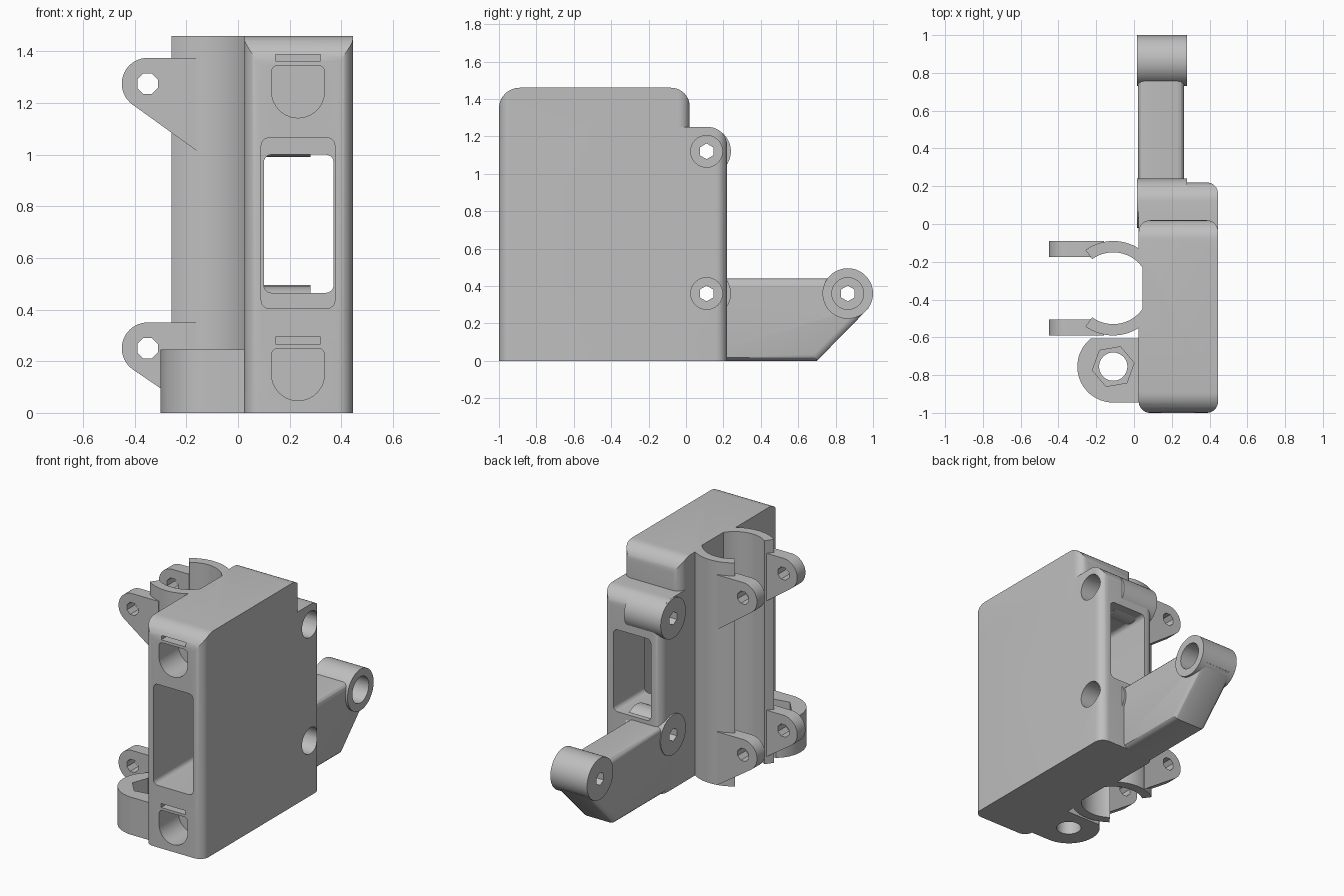
import bpy, bmesh, math
from mathutils import Vector

if "Cube" in bpy.data.objects:
    bpy.data.objects.remove(bpy.data.objects["Cube"])

grey = bpy.data.materials.new("plain_grey")
grey.diffuse_color = (0.52, 0.52, 0.52, 1)
grey.use_nodes = True
grey.node_tree.nodes["Principled BSDF"].inputs["Base Color"].default_value = grey.diffuse_color


def arc(cx, cy, r, a0, a1, n):
    """Points on an arc, angles in degrees."""
    return [(cx + r * math.cos(math.radians(a0 + (a1 - a0) * i / n)),
             cy + r * math.sin(math.radians(a0 + (a1 - a0) * i / n))) for i in range(n + 1)]


def ngon(cx, cy, r, n, rot=0):
    return arc(cx, cy, r, rot, rot + 360, n)[:-1]


def fillet(corners, n=8):
    """Round the corners (u, v, radius) of a polygon."""
    out = []
    for i, (u, v, r) in enumerate(corners):
        p = Vector((u, v))
        if r == 0:
            out.append((u, v))
            continue
        a = (Vector(corners[i - 1][:2]) - p).normalized()
        b = (Vector(corners[(i + 1) % len(corners)][:2]) - p).normalized()
        half = a.angle(b) / 2
        c = p + (a + b).normalized() * (r / math.sin(half))
        s, e = p + a * (r / math.tan(half)) - c, p + b * (r / math.tan(half)) - c
        a0 = math.atan2(s.y, s.x)
        turn = (math.atan2(e.y, e.x) - a0 + math.pi) % (2 * math.pi) - math.pi
        out += arc(c.x, c.y, r, math.degrees(a0), math.degrees(a0 + turn), n)
    return out


def rect(u0, u1, v0, v1, r):
    return fillet([(u0, v0, r), (u1, v0, r), (u1, v1, r), (u0, v1, r)])


def prism(name, pts, axis, t0, t1, bevel=0):
    """Extrude a 2D outline along an axis, with optional bevelled end rims."""
    place = {'x': lambda u, v, t: (t, u, v),
             'y': lambda u, v, t: (u, t, v),
             'z': lambda u, v, t: (u, v, t)}[axis]
    bm = bmesh.new()
    lo = [bm.verts.new(place(u, v, t0)) for u, v in pts]
    hi = [bm.verts.new(place(u, v, t1)) for u, v in pts]
    caps = [bm.faces.new(lo), bm.faces.new(hi)]
    for i in range(len(pts)):
        j = (i + 1) % len(pts)
        bm.faces.new((lo[i], lo[j], hi[j], hi[i]))
    if bevel:
        rims = list({e for f in caps for e in f.edges})
        bmesh.ops.bevel(bm, geom=rims, offset=bevel, segments=3, profile=0.5, affect='EDGES')
    bmesh.ops.recalc_face_normals(bm, faces=bm.faces)
    me = bpy.data.meshes.new(name)
    bm.to_mesh(me)
    bm.free()
    me.materials.append(grey)
    ob = bpy.data.objects.new(name, me)
    bpy.context.collection.objects.link(ob)
    return ob


def combine(ob, other, op, keep=False):
    """Apply a boolean at once."""
    m = ob.modifiers.new("bool", 'BOOLEAN')
    m.operation, m.object, m.solver = op, other, 'EXACT'
    dg = bpy.context.evaluated_depsgraph_get()
    me = bpy.data.meshes.new_from_object(ob.evaluated_get(dg))
    ob.modifiers.clear()
    ob.data = me
    if not keep:
        bpy.data.objects.remove(other)


def cut(ob, *cutter_args):
    combine(ob, prism("cutter", *cutter_args), 'DIFFERENCE')


L, R = 0.025, 0.445            # body sides
CX, CY = -0.11, -0.34          # clamp axis
PIVOTS = [(0.11, 1.12), (0.11, 0.36), (0.865, 0.36)]


def screw_hole(ob, y, z):
    cut(ob, ngon(y, z, 0.085, 32), 'x', 0.1, 0.6)
    cut(ob, ngon(y, z, 0.042, 6, 30), 'x', -0.1, 0.6)


def bore(ob):
    cut(ob, arc(CX, CY, 0.19, 35.3, 324.7, 48), 'z', -0.1, 1.6)


# Body: tall block and lower rear block, rounded in profile and in plan
body = prism("body", fillet([(-1, 0, 0), (0.02, 0, 0), (0.02, 1.46, 0.1), (-1, 1.46, 0.11)]), 'x', L, R)
combine(body, prism("plan", rect(L, R, -1, 0.02, 0.06), 'z', -0.1, 1.6), 'INTERSECT')
rear = prism("rear", fillet([(-0.3, 0, 0), (0.22, 0, 0), (0.22, 1.25, 0.1), (-0.3, 1.25, 0)]), 'x', L, R)
combine(rear, prism("plan", fillet([(L, -0.5, 0), (R, -0.5, 0), (R, 0.22, 0.06), (L, 0.22, 0.06)]),
                    'z', -0.1, 1.6), 'INTERSECT')
combine(body, rear, 'UNION')

# Window through the body, wider at the front
cut(body, rect(0.1, 0.37, 0.465, 1.0, 0.03), 'y', -1.1, 0.4)
cut(body, rect(0.09, 0.375, 0.405, 1.065, 0.03), 'y', -1.1, -0.1)

# Rounded pockets and slots on the front
for top in (1.345, 0.25):
    pocket = arc(0.2325, top - 0.1, 0.1025, 180, 360, 20)
    pocket += fillet([(0.13, top - 0.1, 0), (0.335, top - 0.1, 0), (0.335, top, 0.025), (0.13, top, 0.025)])[2:]
    cut(body, pocket, 'y', -1.1, -0.8)
    cut(body, [(0.145, top + 0.017), (0.32, top + 0.017), (0.32, top + 0.043), (0.145, top + 0.043)],
        'y', -1.1, -0.8)

bore(body)
for y, z in PIVOTS[:2]:
    screw_hole(body, y, z)
parts = [body]

# Round bosses on the hinge screws
for name, (y, z) in zip(("upper_boss", "lower_boss", "arm_barrel"), PIVOTS):
    boss = prism(name, ngon(y, z, 0.135 if y > 0.5 else 0.13, 48), 'x', 0.015, 0.28)
    screw_hole(boss, y, z)
    parts.append(boss)

# Rear arm
arm = prism("arm", [(0.1, 0), (0.7, 0), (0.975, 0.28), (0.9, 0.44), (0.1, 0.44)], 'x', 0.02, 0.265, 0.035)
for y, z in PIVOTS[1:]:
    screw_hole(arm, y, z)
parts.append(arm)

# Clamp walls, mirrored about the clamp axis, with two ears each
for s, side in ((1, "rear"), (-1, "front")):
    wall = arc(CX, CY, 0.25, s * 40, s * 126, 20) + arc(CX, CY, 0.19, s * 126, s * 40, 20)
    parts.append(prism(side + "_clamp_wall", wall, 'z', 0, 1.46))
    for z, level in ((1.275, "upper"), (0.25, "lower")):
        outline = [(-0.16, z + 0.1)] + arc(-0.35, z, 0.1, 90, 234, 20) + [(-0.16, max(0, z - 0.26))]
        ys = sorted((CY + s * 0.165, CY + s * 0.25))
        ear = prism(level + "_" + side + "_ear", outline, 'y', *ys)
        cut(ear, ngon(-0.35, z, 0.043, 8, 22.5), 'y', -1, 1)
        bore(ear)
        parts.append(ear)

# Bolt tab with hexagonal nut pocket
tab = prism("bolt_tab", [(0.08, -0.945)] + arc(CX, -0.755, 0.19, 270, 128, 28) + [(0.08, -0.605)],
            'z', 0, 0.245)
cut(tab, ngon(CX, -0.755, 0.075, 32), 'z', -0.1, 0.4)
cut(tab, ngon(CX, -0.755, 0.112, 6, 10), 'z', 0.12, 0.4)
parts.append(tab)

# Smooth rounded surfaces, keep edges sharp
bpy.ops.object.select_all(action='DESELECT')
for ob in parts:
    ob.select_set(True)
bpy.context.view_layer.objects.active = body
bpy.ops.object.shade_smooth_by_angle(angle=math.radians(30))
